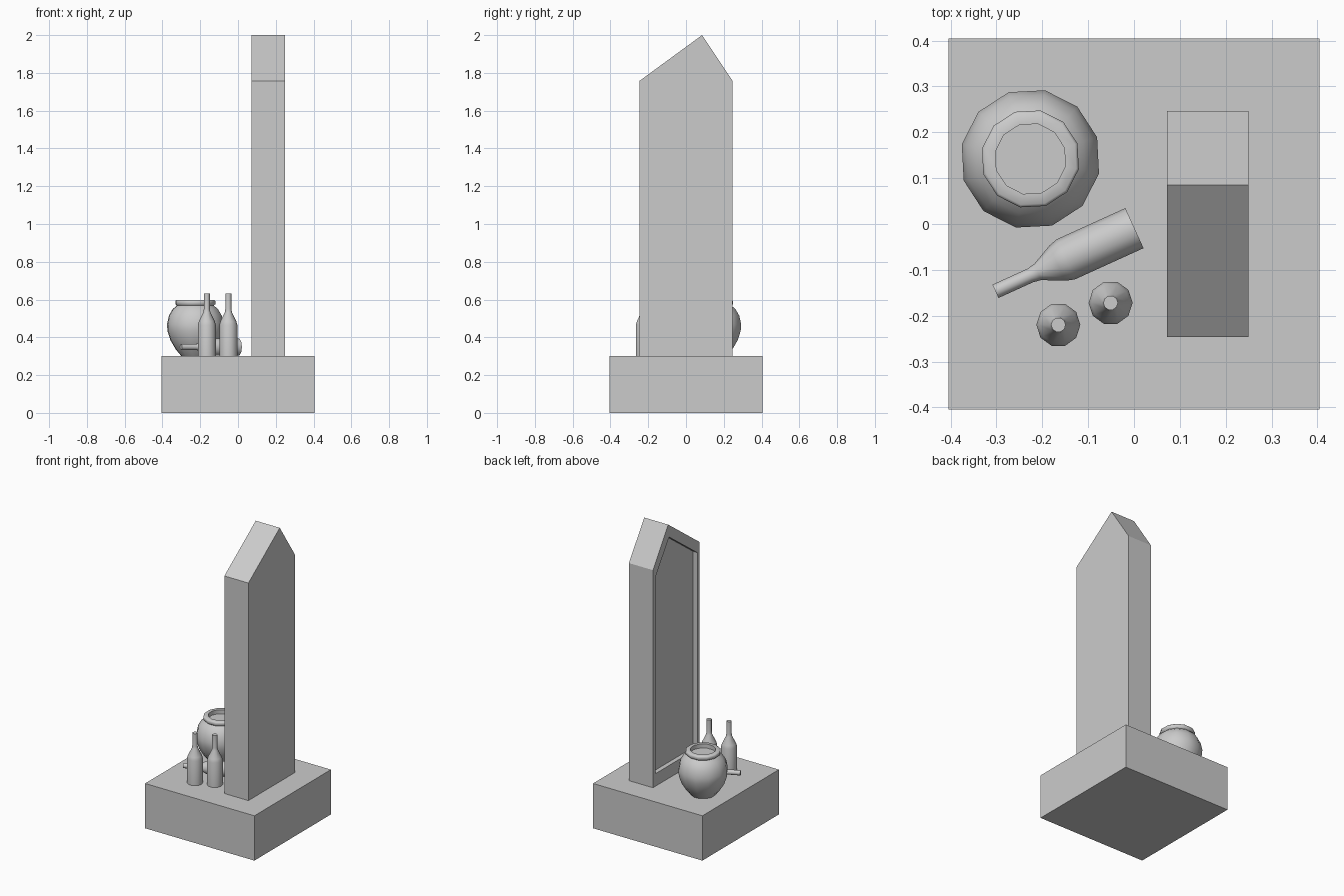
import bpy, bmesh, math
from mathutils import Matrix, Vector

cube = bpy.data.objects.get("Cube")
if cube:
    bpy.data.objects.remove(cube, do_unlink=True)

stone = bpy.data.materials.new("stone grey")
stone.use_nodes = True
stone.diffuse_color = (0.6, 0.6, 0.6, 1)
stone.node_tree.nodes["Principled BSDF"].inputs["Base Color"].default_value = (0.6, 0.6, 0.6, 1)


def finish(name, bm, smooth_angle=None):
    bmesh.ops.recalc_face_normals(bm, faces=bm.faces)
    mesh = bpy.data.meshes.new(name)
    bm.to_mesh(mesh)
    bm.free()
    mesh.materials.append(stone)
    obj = bpy.data.objects.new(name, mesh)
    bpy.context.collection.objects.link(obj)
    if smooth_angle:
        bpy.ops.object.select_all(action='DESELECT')
        obj.select_set(True)
        bpy.context.view_layer.objects.active = obj
        bpy.ops.object.shade_smooth_by_angle(angle=math.radians(smooth_angle))
    return obj


def lathe(name, profile, sides, matrix, smooth_angle):
    """Turn (radius, height) points into a closed round solid."""
    bm = bmesh.new()
    rings = []
    for r, z in profile:
        rings.append([bm.verts.new((r * math.cos(a), r * math.sin(a), z))
                      for a in (math.tau * i / sides for i in range(sides))])
    for low, high in zip(rings, rings[1:]):
        for i in range(sides):
            j = (i + 1) % sides
            bm.faces.new((low[i], low[j], high[j], high[i]))
    bm.faces.new(rings[0][::-1])
    bm.faces.new(rings[-1])
    bm.transform(matrix)
    return finish(name, bm, smooth_angle)


# Square plinth
bm = bmesh.new()
bmesh.ops.create_cube(bm, size=1, matrix=Matrix.Translation((0, 0, 0.15)) @ Matrix.Diagonal((0.81, 0.81, 0.3, 1)))
finish("plinth", bm)

# Tall pointed slab with a recessed panel on its inner side
bm = bmesh.new()
outline = [(-0.247, 0.3), (0.247, 0.3), (0.247, 1.757), (0.085, 2.0), (-0.247, 1.757)]
face = bm.faces.new([bm.verts.new((0.072, y, z)) for y, z in outline])
ext = bmesh.ops.extrude_face_region(bm, geom=[face], use_keep_orig=True)
bmesh.ops.translate(bm, vec=(0.178, 0, 0), verts=[v for v in ext["geom"] if isinstance(v, bmesh.types.BMVert)])
bmesh.ops.recalc_face_normals(bm, faces=bm.faces)
panel = min(bm.faces, key=lambda f: f.calc_center_median().x)
middle = Vector((0.072, 0, 1.14))
for scale, depth in ((0.9, 0), (1, 0.03)):
    panel = bmesh.ops.extrude_discrete_faces(bm, faces=[panel])["faces"][0]
    for v in panel.verts:
        v.co = middle + (v.co - middle) * scale + Vector((depth, 0, 0))
finish("pointed_slab", bm)

# Round jar with a collar and shallow mouth
jar = [(0.075, 0), (0.105, 0.035), (0.135, 0.085), (0.151, 0.135), (0.153, 0.17),
       (0.143, 0.215), (0.122, 0.25), (0.1, 0.268), (0.108, 0.275), (0.108, 0.292),
       (0.102, 0.297), (0.078, 0.297), (0.078, 0.27)]
lathe("jar", jar, 12, Matrix.Translation((-0.226, 0.142, 0.3)) @ Matrix.Rotation(math.radians(-12), 4, 'Z'), 50)

# Three matching bottles, one lying on its side
bottle = [(0.048, 0), (0.048, 0.165), (0.042, 0.185), (0.019, 0.232), (0.016, 0.25), (0.016, 0.333)]
for name, x, y in (("front_bottle", -0.165, -0.22), ("side_bottle", -0.051, -0.172)):
    lathe(name, bottle, 10, Matrix.Translation((x, y, 0.3)), 50)
lying = Vector((-0.297, -0.135, 0)).to_track_quat('Z', 'Y').to_matrix().to_4x4()
lathe("lying_bottle", bottle, 10, Matrix.Translation((0.001, -0.009, 0.349)) @ lying, 50)
